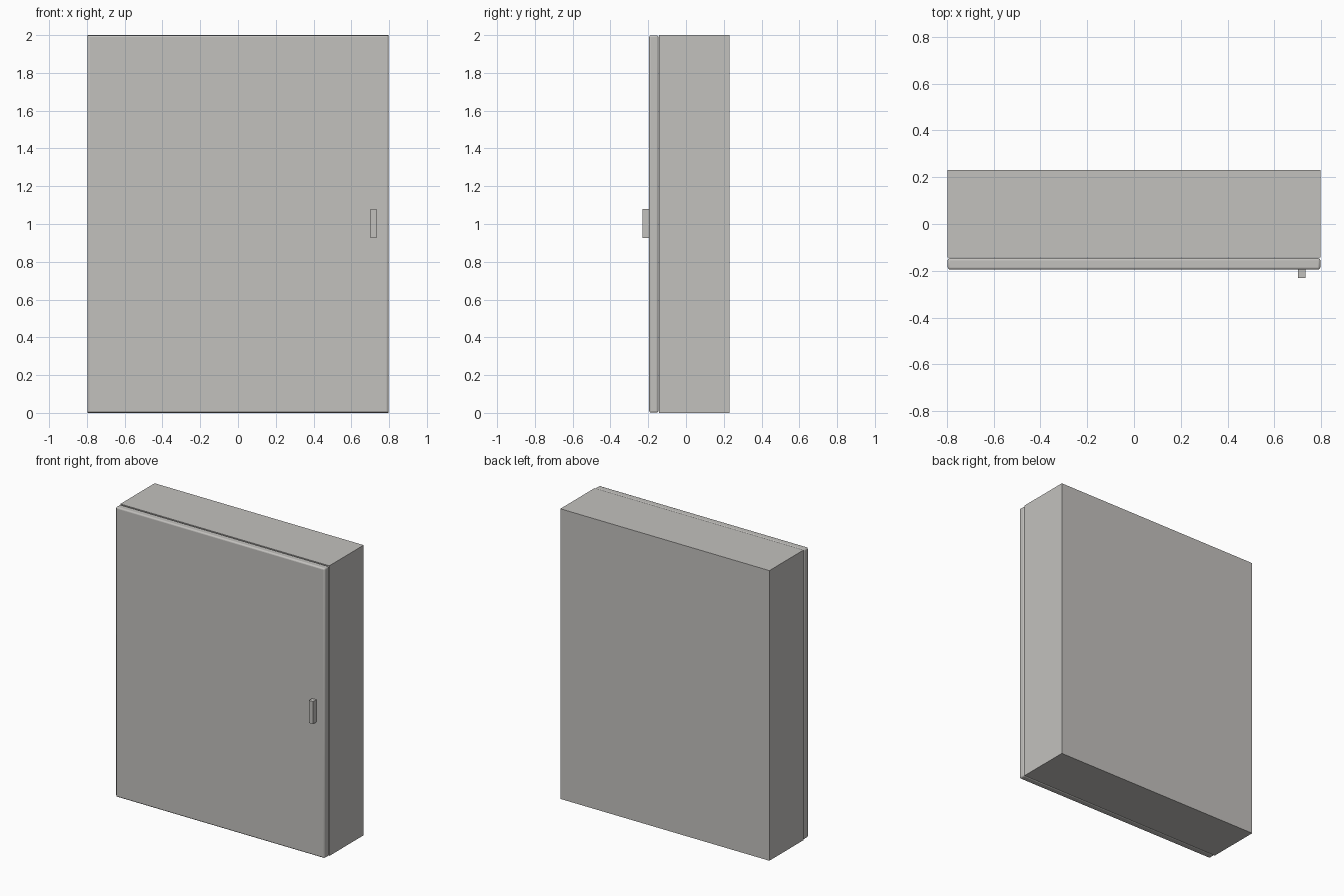
import bpy

if "Cube" in bpy.data.objects:
    bpy.data.objects.remove(bpy.data.objects["Cube"])

grey = bpy.data.materials.new("warm grey paint")
grey.diffuse_color = (0.545, 0.535, 0.515, 1)
grey.use_nodes = True
grey.node_tree.nodes["Principled BSDF"].inputs["Base Color"].default_value = grey.diffuse_color


def box(name, lo, hi, bevel=0.0):
    size = [b - a for a, b in zip(lo, hi)]
    mid = [(a + b) / 2 for a, b in zip(lo, hi)]
    bpy.ops.mesh.primitive_cube_add(size=1, location=mid)
    ob = bpy.context.object
    ob.name = name
    ob.scale = size
    bpy.ops.object.transform_apply(location=False, rotation=False, scale=True)
    ob.data.materials.append(grey)
    if bevel:
        mod = ob.modifiers.new("rounded edges", 'BEVEL')
        mod.width = bevel
        mod.segments = 3
        bpy.ops.object.shade_smooth_by_angle(angle=0.6)
    return ob


# Cabinet body
box("cabinet_body", (-0.797, -0.143, 0), (0.797, 0.23, 2))
# Door with rounded edges
box("door", (-0.797, -0.195, 0.001), (0.797, -0.146, 1.999), 0.01)
# Handle
box("handle", (0.702, -0.23, 0.925), (0.734, -0.193, 1.08))
